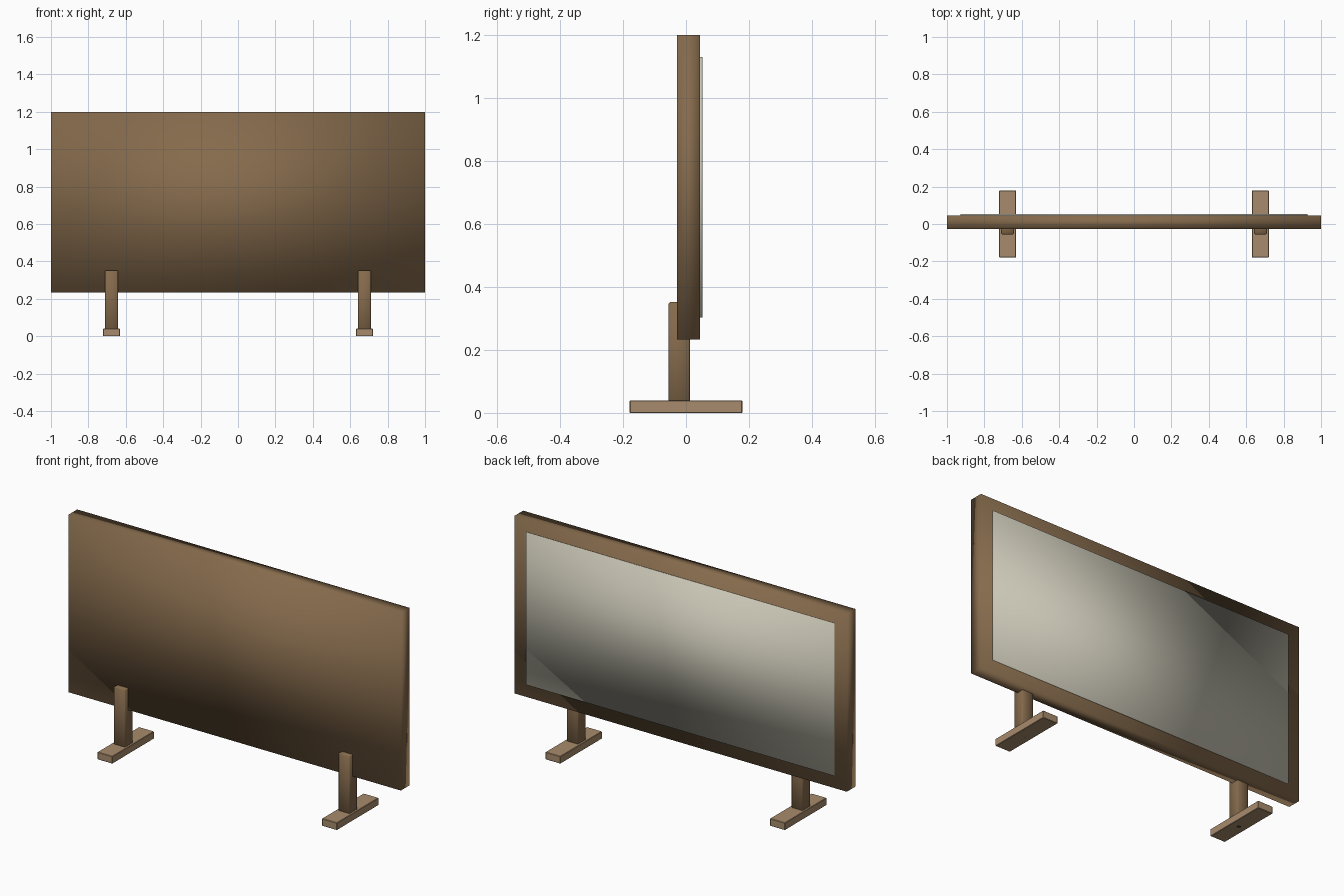
import bpy
import bmesh
from mathutils import Vector

cube = bpy.data.objects.get("Cube")
if cube:
    bpy.data.objects.remove(cube, do_unlink=True)


def material(name, rgb):
    mat = bpy.data.materials.new(name)
    mat.use_nodes = True
    colour = (*rgb, 1)
    mat.diffuse_color = colour
    mat.node_tree.nodes["Principled BSDF"].inputs["Base Color"].default_value = colour
    return mat


wood = material("brown wood", (0.235, 0.145, 0.072))
light_wood = material("light wood", (0.39, 0.26, 0.15))
panel_grey = material("warm grey panel", (0.58, 0.56, 0.46))
dark = material("dark screw", (0.06, 0.04, 0.025))


def finish(name, bm, mat, smooth):
    mesh = bpy.data.meshes.new(name)
    bm.to_mesh(mesh)
    bm.free()
    mesh.materials.append(mat)
    for poly in mesh.polygons:
        poly.use_smooth = smooth
    obj = bpy.data.objects.new(name, mesh)
    bpy.context.collection.objects.link(obj)
    return obj


def box(name, low, high, mat, smooth=True, bevel=0):
    low, high = Vector(low), Vector(high)
    bm = bmesh.new()
    bmesh.ops.create_cube(bm, size=1)
    bmesh.ops.scale(bm, vec=high - low, verts=bm.verts)
    bmesh.ops.translate(bm, vec=(low + high) / 2, verts=bm.verts)
    if bevel:
        bmesh.ops.bevel(bm, geom=bm.edges[:], offset=bevel, segments=1,
                        affect='EDGES', profile=0.5)
    return finish(name, bm, mat, smooth)


# Board and the thin panel set on its back
box("board", (-1, -0.028, 0.233), (1, 0.045, 1.2), wood)
box("back_panel", (-0.927, 0.04, 0.303), (0.927, 0.053, 1.13), panel_grey)

# Matching pair of feet, posts and screws
for side, x in (("right", -0.676), ("left", 0.676)):
    box(side + "_post", (x - 0.034, -0.055, 0.035), (x + 0.034, 0.012, 0.352),
        wood, bevel=0.004)
    box(side + "_foot", (x - 0.045, -0.179, 0), (x + 0.045, 0.179, 0.04),
        light_wood, smooth=False, bevel=0.002)
    bm = bmesh.new()
    bmesh.ops.create_cone(bm, cap_ends=True, segments=16, radius1=0.012,
                          radius2=0.012, depth=0.004)
    bmesh.ops.translate(bm, vec=(x, -0.02, 0.002), verts=bm.verts)
    finish(side + "_screw", bm, dark, False)
